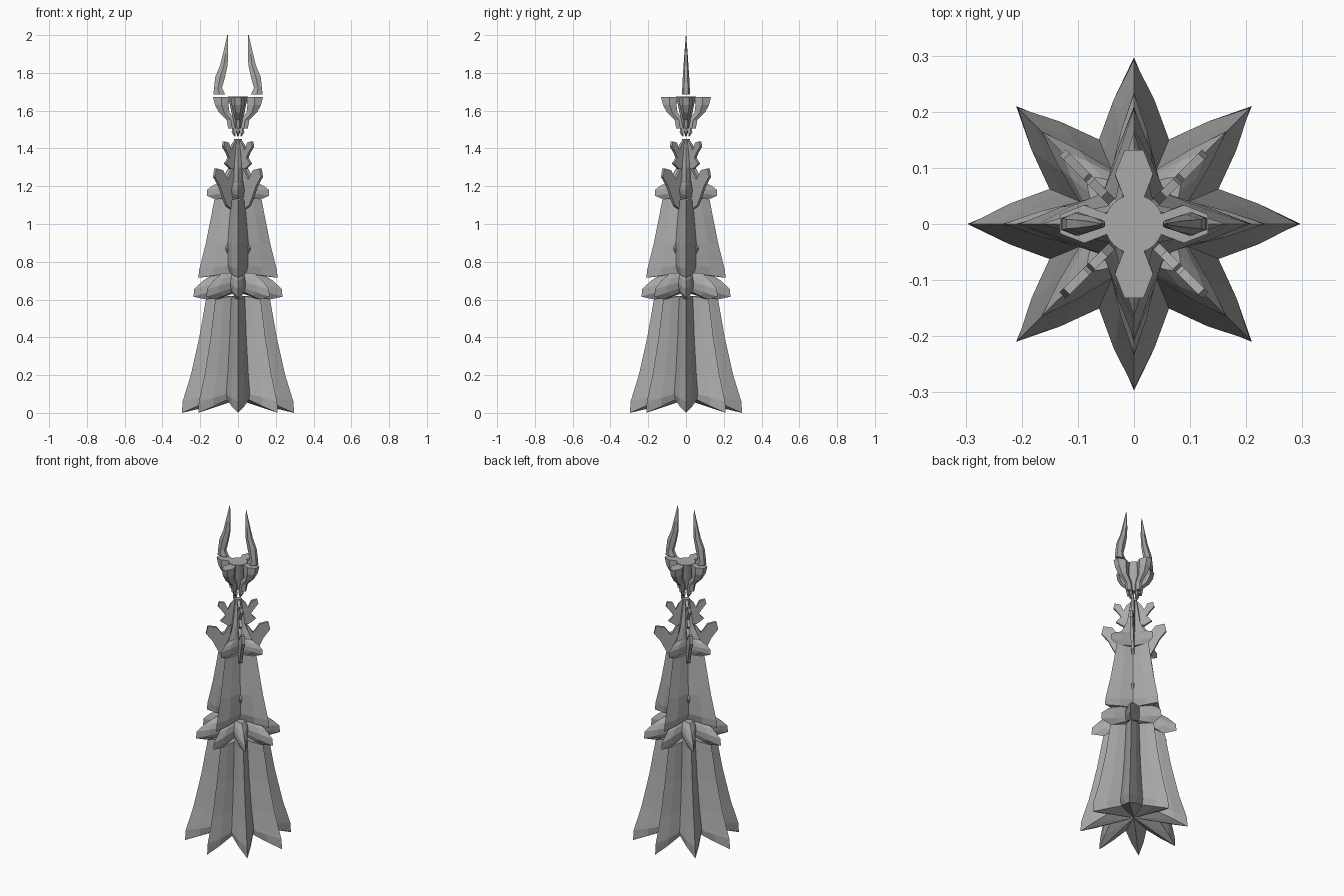
import bpy, bmesh
from math import sin, cos, pi
from mathutils import Matrix

cube = bpy.data.objects.get("Cube")
if cube:
    bpy.data.objects.remove(cube)

grey = bpy.data.materials.new("stone_grey")
grey.use_nodes = True
COLOR = (0.4, 0.4, 0.4, 1)
grey.diffuse_color = COLOR
grey.node_tree.nodes["Principled BSDF"].inputs["Base Color"].default_value = COLOR


def finish(name, bm, angle=0.0):
    """Turn a bmesh into a flat-shaded grey object, turned about z."""
    bmesh.ops.recalc_face_normals(bm, faces=bm.faces)
    bm.transform(Matrix.Rotation(angle, 4, 'Z'))
    mesh = bpy.data.meshes.new(name)
    bm.to_mesh(mesh)
    bm.free()
    mesh.materials.append(grey)
    obj = bpy.data.objects.new(name, mesh)
    bpy.context.collection.objects.link(obj)
    return obj


def loft(rings):
    """Skin a stack of closed rings, closing each end with a fan."""
    bm = bmesh.new()
    rows = [[bm.verts.new(p) for p in ring] for ring in rings]
    n = len(rows[0])
    for a, b in zip(rows, rows[1:]):
        for i in range(n):
            j = (i + 1) % n
            bm.faces.new((a[i], a[j], b[j], b[i]))
    for row in (rows[0], rows[-1]):
        mid = [sum(v.co[k] for v in row) / n for k in range(2)]
        hub = bm.verts.new((*mid, max(v.co.z for v in row)))
        for i in range(n):
            bm.faces.new((row[i], row[(i + 1) % n], hub))
    return bm


def star_tier(name, count, rows):
    """Pointed petals round the axis; row = tip radius, tip z, valley radius, valley z."""
    rings = []
    half = pi / count
    for tip, tz, valley, vz in rows:
        va, vw = valley * cos(half), valley * sin(half)
        sa, sw, sz = (tip + va) / 2, vw * 0.58, (tz + vz) / 2
        ring = []
        for k in range(count):
            t = 2 * half * k
            for a, w, z in ((sa, -sw, sz), (tip, 0, tz), (sa, sw, sz), (va, vw, vz)):
                ring.append((a * cos(t) - w * sin(t), a * sin(t) + w * cos(t), z))
        rings.append(ring)
    return finish(name, loft(rings))


def blade(name, angle, rows):
    """Upright six-sided blade; row = inner radius, outer radius, z, half thickness."""
    rings = []
    for a, b, z, h in rows:
        m = (a + b) / 2
        rings.append([(a, -h / 2, z), (m, -h, z), (b, -h / 2, z),
                      (b, h / 2, z), (m, h, z), (a, h / 2, z)])
    return finish(name, loft(rings), angle)


def plate(name, angle, outline, thick=0.016):
    """Flat ornament standing on a radial plane; outline = front x and z on a diagonal."""
    bm = bmesh.new()
    face = bm.faces.new([bm.verts.new((x * 2 ** 0.5, -thick / 2, z)) for x, z in outline])
    out = bmesh.ops.extrude_face_region(bm, geom=[face])
    bmesh.ops.translate(bm, vec=(0, thick, 0),
                        verts=[v for v in out["geom"] if isinstance(v, bmesh.types.BMVert)])
    return finish(name, bm, angle)


# Eight-petalled skirt and its flared collar
star_tier("lower_skirt", 8, [
    (.297, 0, .15, .07), (.293, .06, .163, .10), (.25, .2, .14, .22),
    (.205, .4, .115, .4), (.17, .6, .095, .62)])
star_tier("lower_collar", 8, [
    (.165, .6, .09, .64), (.235, .615, .10, .66), (.233, .655, .105, .69),
    (.185, .7, .095, .72), (.12, .74, .08, .74)])

# Four-finned tower with its cap and spire
star_tier("upper_tower", 4, [
    (.21, .715, .06, .74), (.205, .76, .075, .78), (.17, .9, .078, .9),
    (.14, 1.05, .06, 1.05), (.125, 1.13, .05, 1.13)])
star_tier("upper_collar", 4, [
    (.12, 1.13, .045, 1.14), (.165, 1.15, .05, 1.17), (.165, 1.18, .05, 1.19),
    (.14, 1.2, .045, 1.21), (.1, 1.22, .04, 1.23)])
star_tier("spire", 4, [
    (.1, 1.21, .04, 1.21), (.05, 1.3, .035, 1.3), (.03, 1.4, .025, 1.4),
    (.02, 1.45, .018, 1.45)])

# Ornaments on the diagonals
LOWER_WING = [(.015, 1.3), (.04, 1.28), (.06, 1.235), (.085, 1.285), (.12, 1.295),
              (.127, 1.25), (.1, 1.2), (.08, 1.14), (.065, 1.1), (.035, 1.075), (.02, 1.12)]
UPPER_WING = [(.01, 1.45), (.03, 1.42), (.04, 1.39), (.053, 1.43), (.075, 1.437),
              (.08, 1.41), (.06, 1.375), (.05, 1.35), (.07, 1.32), (.04, 1.29), (.01, 1.3)]
for k in range(4):
    turn = pi / 4 + k * pi / 2
    plate(f"lower_wing_{k + 1}", turn, LOWER_WING)
    plate(f"upper_wing_{k + 1}", turn, UPPER_WING)
    blade(f"valley_stud_{k + 1}", turn, [
        (.06, .065, .82, .002), (.06, .09, .87, .012), (.06, .065, .92, .002)])

# Floating cup: four lobes with pendants round a bowl
for k in range(4):
    turn = k * pi / 2
    blade(f"cup_lobe_{k + 1}", turn, [
        (.01, .052, 1.505, .012), (.015, .06, 1.55, .016), (.045, .1, 1.59, .024),
        (.05, .122, 1.63, .034), (.045, .132, 1.672, .034)])
    blade(f"pendant_{k + 1}", turn, [
        (.012, .018, 1.462, .003), (.012, .034, 1.485, .01), (.015, .03, 1.51, .008)])
bowl = bmesh.new()
bmesh.ops.create_cone(bowl, cap_ends=True, segments=32, radius1=.018, radius2=.052,
                      depth=.165, matrix=Matrix.Translation((0, 0, 1.592)))
finish("cup_bowl", bowl)

# Pair of horns above the cup
for side, turn in (("left", 0), ("right", pi)):
    blade(f"{side}_horn", turn, [
        (.068, .13, 1.685, .021), (.085, .127, 1.72, .02), (.068, .12, 1.78, .017),
        (.055, .095, 1.84, .013), (.052, .08, 1.9, .009), (.052, .066, 1.96, .004),
        (.054, .057, 2.0, .001)])
